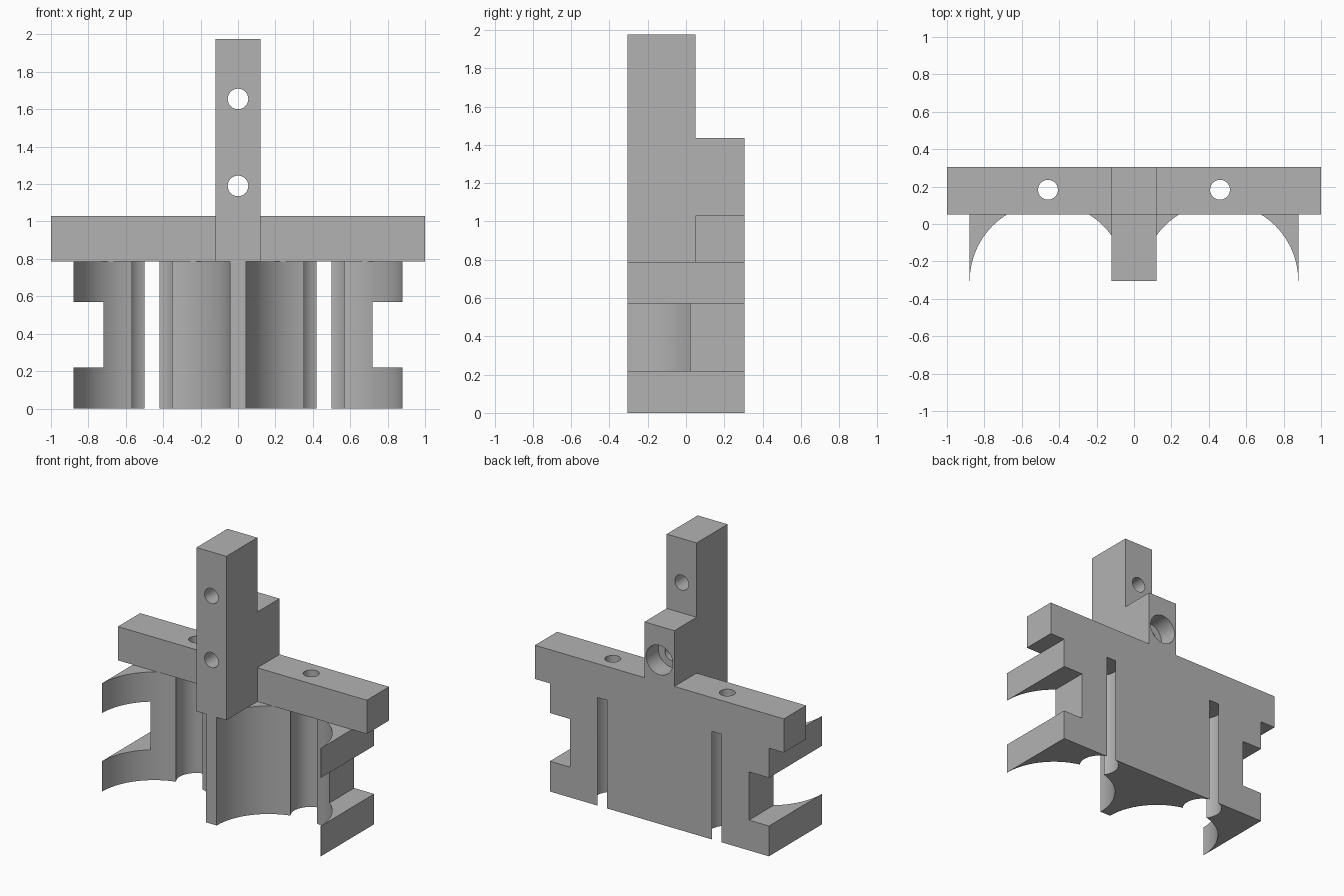
import bpy
import math

old = bpy.data.objects.get("Cube")
if old:
    bpy.data.objects.remove(old, do_unlink=True)

grey = bpy.data.materials.new("plain grey")
grey.use_nodes = True
grey.diffuse_color = (0.45, 0.45, 0.45, 1)
grey.node_tree.nodes["Principled BSDF"].inputs["Base Color"].default_value = (0.45, 0.45, 0.45, 1)

BACK, FRONT = 0.305, -0.305
BAR_FRONT = 0.05
BODY_TOP = 0.785
HOLE_X = 0.46


def box(name, x, y, z):
    """Box from (min, max) ranges."""
    bpy.ops.mesh.primitive_cube_add(size=1, location=[sum(r) / 2 for r in (x, y, z)])
    ob = bpy.context.object
    ob.name = name
    ob.scale = [r[1] - r[0] for r in (x, y, z)]
    bpy.ops.object.transform_apply(location=True, rotation=True, scale=True)
    ob.data.materials.append(grey)
    return ob


def rod(name, radius, depth, location, along_y=False, sides=64):
    bpy.ops.mesh.primitive_cylinder_add(
        vertices=sides, radius=radius, depth=depth, location=location,
        rotation=(math.pi / 2 if along_y else 0, 0, 0))
    ob = bpy.context.object
    ob.name = name
    bpy.ops.object.transform_apply(location=True, rotation=True, scale=True)
    ob.data.materials.append(grey)
    return ob


def combine(target, tools, operation):
    """Apply each tool to the target, then discard it."""
    for tool in tools:
        tool.hide_render = True
        mod = target.modifiers.new("combine", "BOOLEAN")
        mod.operation = operation
        mod.solver = "EXACT"
        mod.object = tool
        bpy.context.view_layer.objects.active = target
        bpy.ops.object.modifier_apply(modifier=mod.name)
        bpy.data.objects.remove(tool, do_unlink=True)


# Lower cradle with two large troughs, split relief bores and side notches
bracket = box("cradle_bracket", (-0.88, 0.88), (FRONT, BACK), (0, BODY_TOP))
cuts = []
for s in (-1, 1):
    cuts.append(rod("trough_cutter", 0.418, 2, (s * HOLE_X, FRONT, 0.4), sides=128))
    cuts.append(rod("relief_cutter", 0.133, 2, (s * HOLE_X, 0.178, 0.4)))
    cuts.append(box("notch_cutter", sorted((s * 0.72, s * 1.2)), (-1, 1), (0.22, 0.57)))
combine(bracket, cuts, "DIFFERENCE")

# Crossbar with vertical bolt holes
crossbar = box("crossbar", (-1, 1), (BAR_FRONT, BACK), (BODY_TOP, 1.03))
combine(crossbar, [rod("bolt_cutter", 0.053, 1, (s * HOLE_X, 0.183, 0.9), sides=48)
                   for s in (-1, 1)], "DIFFERENCE")

# Stepped centre post with two cross holes and a rear counterbore
post = box("post", (-0.12, 0.12), (FRONT, BAR_FRONT), (BODY_TOP, 1.975))
step = box("post_step", (-0.12, 0.12), (BAR_FRONT, BACK), (BODY_TOP, 1.435))
combine(post, [step], "UNION")
combine(bracket, [crossbar, post], "UNION")
holes = [rod("cross_hole_cutter", 0.055, 2, (0, 0, z), True, 48) for z in (1.19, 1.655)]
holes.append(rod("counterbore_cutter", 0.107, 0.28, (0, BACK, 1.19), True))
combine(bracket, holes, "DIFFERENCE")

# Smooth bores, crisp edges
bpy.ops.object.select_all(action="DESELECT")
bracket.select_set(True)
bpy.context.view_layer.objects.active = bracket
bpy.ops.object.shade_smooth_by_angle(angle=math.radians(25))
